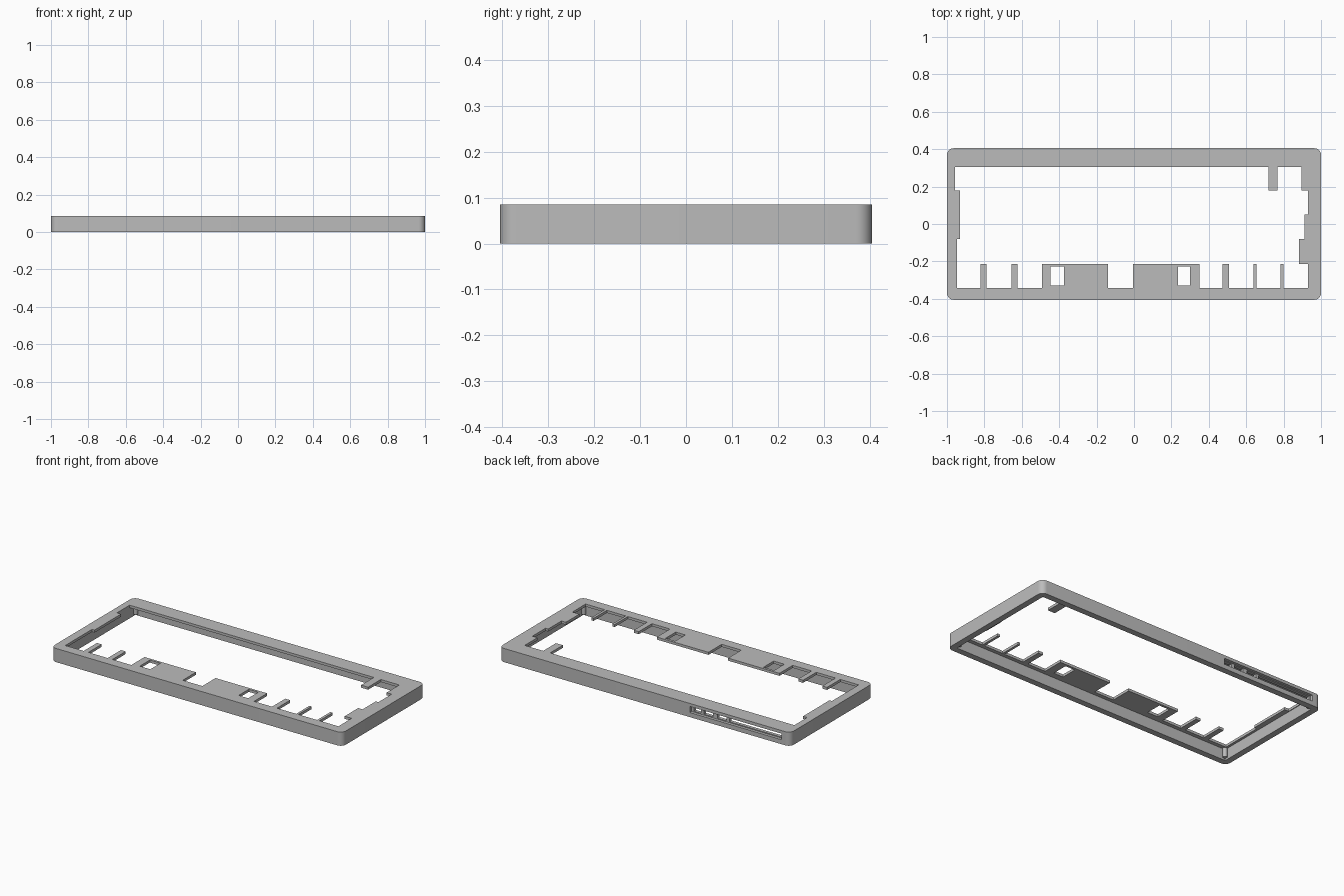
import bpy, bmesh, math
from mathutils import Vector

cube = bpy.data.objects.get("Cube")
if cube:
    bpy.data.objects.remove(cube, do_unlink=True)

HX, HY, H = 1.0, 0.405, 0.085      # half length, half depth, height
WALL, UNDER = 0.038, 0.069         # wall thickness, underside of top plate
RADIUS = 0.035

grey = bpy.data.materials.new("grey plastic")
grey.use_nodes = True
COLOUR = (0.5, 0.5, 0.5, 1)
grey.diffuse_color = COLOUR
grey.node_tree.nodes["Principled BSDF"].inputs["Base Color"].default_value = COLOUR


def prism(name, points, z0, z1):
    """Extrude a flat outline from z0 to z1."""
    bm = bmesh.new()
    base = bm.faces.new([bm.verts.new((x, y, z0)) for x, y in points])
    top = bmesh.ops.extrude_face_region(bm, geom=[base])["geom"]
    moved = [v for v in top if isinstance(v, bmesh.types.BMVert)]
    bmesh.ops.translate(bm, verts=moved, vec=(0, 0, z1 - z0))
    bmesh.ops.recalc_face_normals(bm, faces=bm.faces)
    mesh = bpy.data.meshes.new(name)
    bm.to_mesh(mesh)
    bm.free()
    mesh.materials.append(grey)
    obj = bpy.data.objects.new(name, mesh)
    bpy.context.collection.objects.link(obj)
    return obj


def box(name, x0, x1, y0, y1, z0, z1):
    return prism(name, [(x0, y0), (x1, y0), (x1, y1), (x0, y1)], z0, z1)


def activate(obj):
    bpy.ops.object.select_all(action="DESELECT")
    obj.select_set(True)
    bpy.context.view_layer.objects.active = obj


def cut(target, cutter):
    mod = target.modifiers.new("cut", "BOOLEAN")
    mod.operation = "DIFFERENCE"
    mod.solver = "EXACT"
    mod.object = cutter
    activate(target)
    bpy.ops.object.modifier_apply(modifier=mod.name)
    bpy.data.objects.remove(cutter, do_unlink=True)


# Solid body with rounded corners
outline = []
for i, (sx, sy) in enumerate([(1, 1), (-1, 1), (-1, -1), (1, -1)]):
    for k in range(9):
        a = math.pi / 2 * (i + k / 8)
        outline.append((sx * (HX - RADIUS) + RADIUS * math.cos(a),
                        sy * (HY - RADIUS) + RADIUS * math.sin(a)))
case = prism("case_frame", outline, 0, H)

# Hollow underside
cut(case, box("pocket", -HX + WALL, HX - WALL, -HY + WALL, HY - WALL, -0.1, UNDER))

# Stepped opening in the top plate, with tabs left along its front edge
FRONT, TAB = -0.343, -0.213
tabs = [(-0.82, -0.788), (-0.655, -0.623), (-0.493, -0.14), (-0.005, 0.35),
        (0.474, 0.508), (0.64, 0.655), (0.784, 0.80)]
opening = [(-0.947, FRONT)]
for a, b in tabs:
    opening += [(a, FRONT), (a, TAB), (b, TAB), (b, FRONT)]
opening += [(0.93, FRONT), (0.93, TAB), (0.882, TAB), (0.882, -0.08),
            (0.912, -0.08), (0.912, 0.05), (0.93, 0.05), (0.93, 0.18),
            (0.895, 0.18), (0.895, 0.305), (0.768, 0.305), (0.768, 0.18),
            (0.72, 0.18), (0.72, 0.305), (-0.958, 0.305), (-0.958, 0.18),
            (-0.93, 0.18), (-0.93, -0.08), (-0.947, -0.08)]
cut(case, prism("opening", opening, 0.03, 0.2))

# Windows through the two wide tabs
for x0, x1 in [(-0.446, -0.373), (0.234, 0.30)]:
    cut(case, box("window", x0, x1, -0.328, -0.228, 0.03, 0.2))

# Connector recess in the back wall and its ports
cut(case, box("recess", -0.94, -0.31, HY - 0.018, HY + 0.1, 0.028, 0.066))
ports = [(-0.375, -0.326), (-0.458, -0.396), (-0.549, -0.486), (-0.93, -0.57)]
for x0, x1 in ports:
    cut(case, box("port", x0, x1, HY - 0.08, HY + 0.1, 0.034, 0.062))

activate(case)
bpy.ops.object.shade_smooth_by_angle(angle=math.radians(30))

# Small screw posts under the corners
for sx, side in [(-1, "right"), (1, "left")]:
    for sy, end in [(-1, "front"), (1, "back")]:
        ring = [(sx * 0.953 + 0.013 * math.cos(math.tau * k / 16),
                 sy * 0.358 + 0.013 * math.sin(math.tau * k / 16)) for k in range(16)]
        post = prism(f"screw_post_{end}_{side}", ring, 0.012, UNDER + 0.004)
        activate(post)
        bpy.ops.object.shade_smooth_by_angle(angle=math.radians(30))
